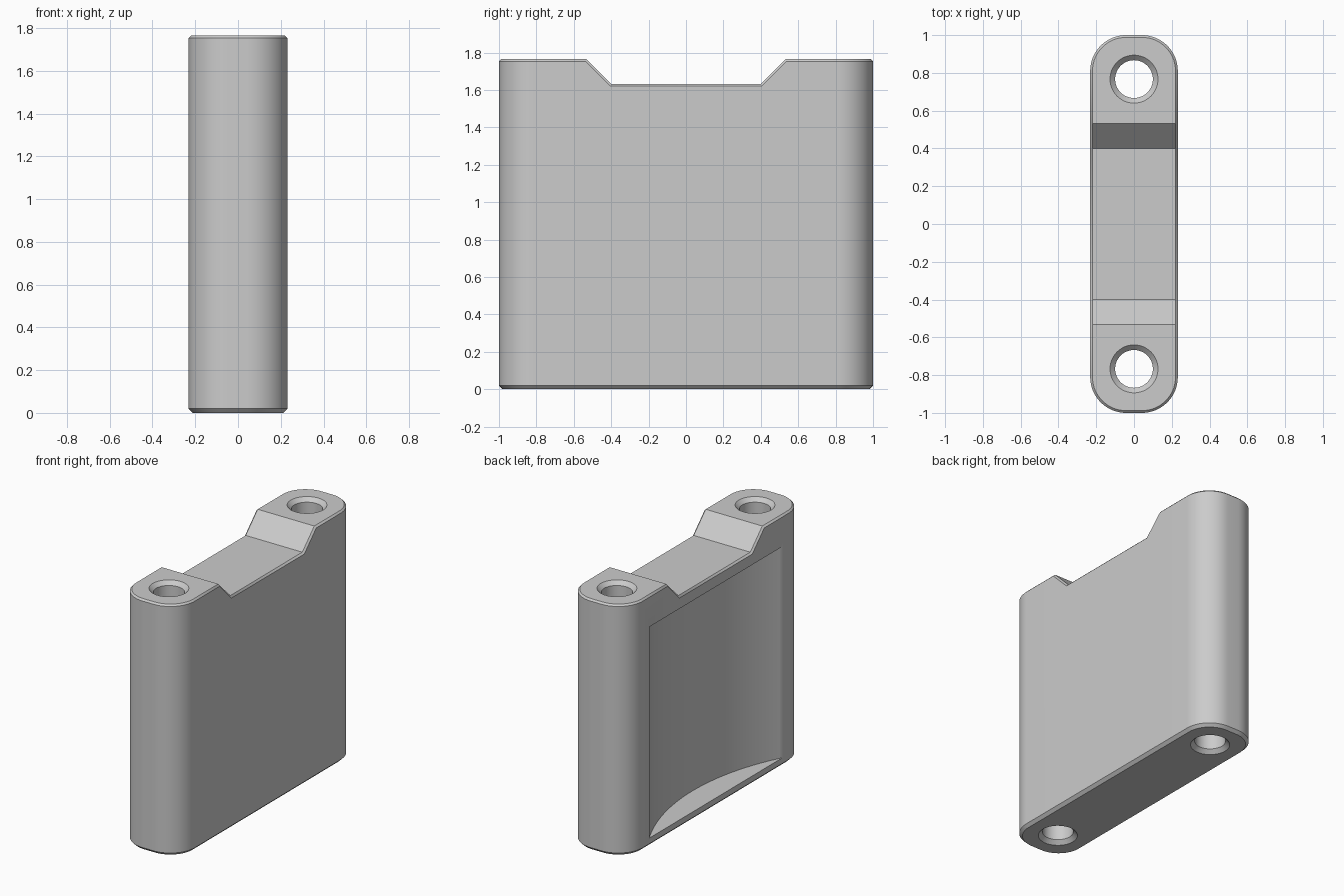
import bpy, bmesh, math

HALF_W, HALF_L, HEIGHT, CORNER = 0.232, 1.0, 1.765, 0.19
NOTCH_Z, NOTCH_IN, NOTCH_OUT = 1.632, 0.40, 0.533
ARC_STEPS = 16

cube = bpy.data.objects.get("Cube")
if cube:
    bpy.data.objects.remove(cube, do_unlink=True)

grey = bpy.data.materials.new("light_grey")
grey.use_nodes = True
colour = (0.6, 0.6, 0.6, 1.0)
grey.diffuse_color = colour
for node in grey.node_tree.nodes:
    if node.type == 'BSDF_PRINCIPLED':
        node.inputs["Base Color"].default_value = colour


def make_object(name, bm):
    bmesh.ops.recalc_face_normals(bm, faces=bm.faces)
    mesh = bpy.data.meshes.new(name)
    bm.to_mesh(mesh)
    bm.free()
    mesh.materials.append(grey)
    obj = bpy.data.objects.new(name, mesh)
    bpy.context.collection.objects.link(obj)
    return obj


def turned_solid(name, x, y, rings, sides):
    """Closed upright solid from (height, radius) rings."""
    bm = bmesh.new()
    loops = []
    for z, r in rings:
        loops.append([bm.verts.new((x + r * math.cos(math.tau * i / sides),
                                    y + r * math.sin(math.tau * i / sides), z))
                      for i in range(sides)])
    for a, b in zip(loops, loops[1:]):
        for i in range(sides):
            j = (i + 1) % sides
            bm.faces.new((a[i], a[j], b[j], b[i]))
    bm.faces.new(loops[0][::-1])
    bm.faces.new(loops[-1])
    return make_object(name, bm)


def top_height(y):
    t = (abs(y) - NOTCH_IN) / (NOTCH_OUT - NOTCH_IN)
    return NOTCH_Z + (HEIGHT - NOTCH_Z) * min(max(t, 0), 1)


# Rounded outline, with points on the long sides where the notch bends
bend_ys = [-NOTCH_OUT, -NOTCH_IN, NOTCH_IN, NOTCH_OUT]
outline = []
for quarter, (sx, sy) in enumerate([(1, 1), (-1, 1), (-1, -1), (1, -1)]):
    for i in range(ARC_STEPS + 1):
        a = math.pi / 2 * (quarter + i / ARC_STEPS)
        outline.append((sx * (HALF_W - CORNER) + CORNER * math.cos(a),
                        sy * (HALF_L - CORNER) + CORNER * math.sin(a)))
    if quarter == 1:
        outline += [(-HALF_W, y) for y in reversed(bend_ys)]
    if quarter == 3:
        outline += [(HALF_W, y) for y in bend_ys]

# Body: walls, flat base and a top split into strips
bm = bmesh.new()
low = [bm.verts.new((x, y, 0)) for x, y in outline]
high = [bm.verts.new((x, y, top_height(y))) for x, y in outline]
n = len(outline)
for i in range(n):
    j = (i + 1) % n
    bm.faces.new((low[i], low[j], high[j], high[i]))
bm.faces.new(low[::-1])
limits = [-HALF_L - 1] + bend_ys + [HALF_L + 1]
for y0, y1 in zip(limits, limits[1:]):
    bm.faces.new([v for v in high if y0 - 1e-4 < v.co.y < y1 + 1e-4])
bmesh.ops.recalc_face_normals(bm, faces=bm.faces)

# Chamfer the base rim and the top rim
for at_base, size in ((True, 0.02), (False, 0.012)):
    rim = []
    for e in bm.edges:
        steep = sorted(abs(f.normal.z) for f in e.link_faces)
        is_base = all(v.co.z < 1e-4 for v in e.verts)
        is_top = all(v.co.z > NOTCH_Z - 1e-3 for v in e.verts)
        if steep[0] < 0.1 and steep[1] > 0.5 and (is_base if at_base else is_top):
            rim.append(e)
    bmesh.ops.bevel(bm, geom=rim, offset=size, offset_type='OFFSET',
                    segments=1, affect='EDGES', clamp_overlap=False)
body = make_object("mounting_block", bm)

# Cutters: two countersunk through holes and one curved side pocket
hole_rings = [(-0.02, 0.147), (0.027, 0.1), (HEIGHT - 0.027, 0.1), (HEIGHT + 0.02, 0.147)]
cutters = [turned_solid("hole_cutter", 0, y, hole_rings, 48) for y in (-0.767, 0.767)]
depth, half_chord = 0.183, 0.74
radius = (half_chord ** 2 + depth ** 2) / (2 * depth)
cutters.append(turned_solid("pocket_cutter", -HALF_W + depth - radius, 0,
                            [(0.06, radius), (1.545, radius)], 160))

bpy.ops.object.select_all(action='DESELECT')
body.select_set(True)
bpy.context.view_layer.objects.active = body
for cutter in cutters:
    cutter.hide_render = True
    mod = body.modifiers.new("cut", 'BOOLEAN')
    mod.operation = 'DIFFERENCE'
    mod.solver = 'EXACT'
    mod.object = cutter
    bpy.ops.object.modifier_apply(modifier=mod.name)
    bpy.data.objects.remove(cutter, do_unlink=True)

# The pocket's side rims blend softly; chamfers stay crisp
bpy.ops.object.shade_smooth_by_angle(angle=math.radians(32))
